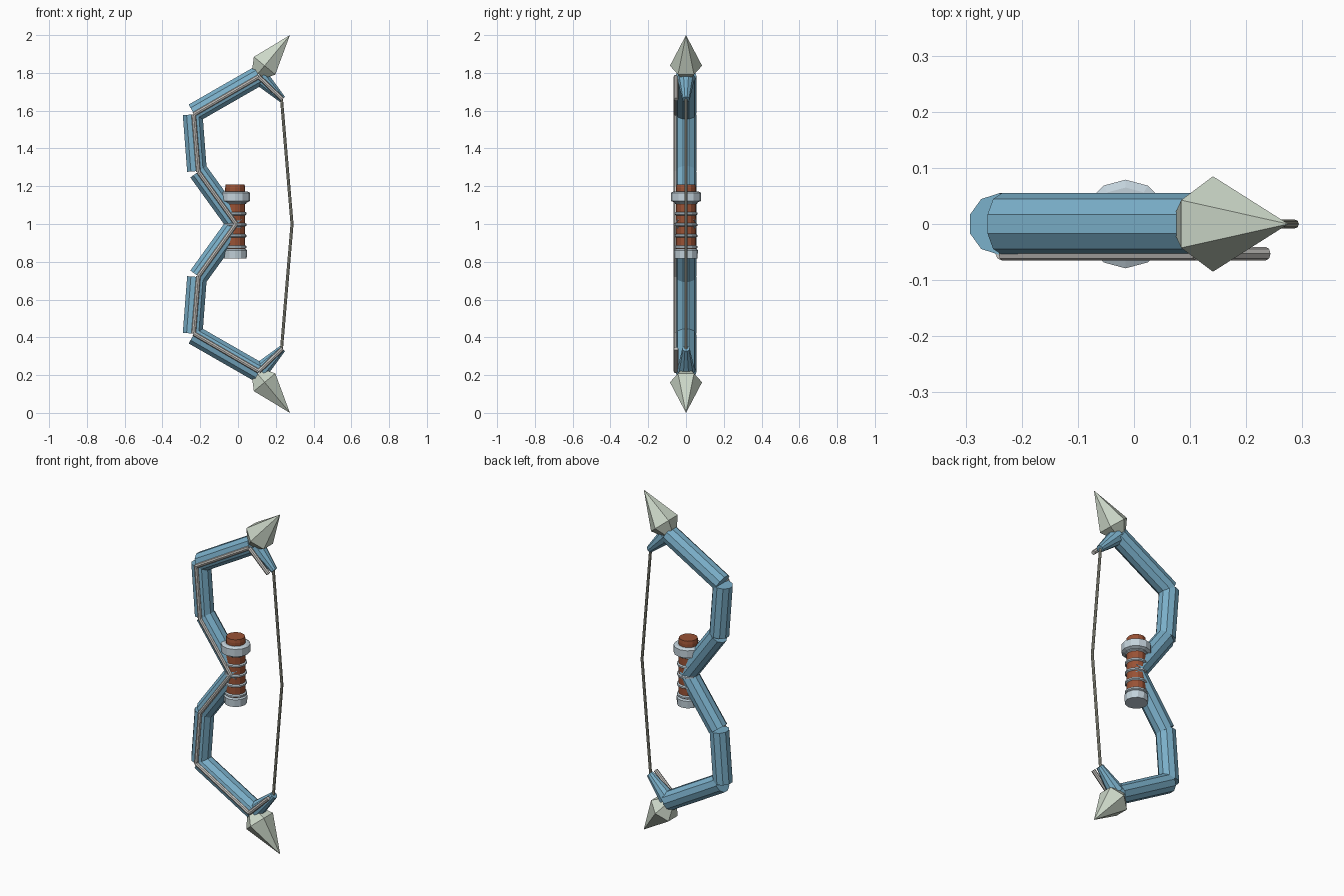
import bpy, bmesh, math
from mathutils import Vector

old = bpy.data.objects.get("Cube")
if old:
    bpy.data.objects.remove(old, do_unlink=True)


def material(name, rgb):
    """Flat material from an 8-bit display colour."""
    lin = [((c / 255 + 0.055) / 1.055) ** 2.4 for c in rgb] + [1.0]
    m = bpy.data.materials.new(name)
    m.use_nodes = True
    m.diffuse_color = lin
    m.node_tree.nodes["Principled BSDF"].inputs["Base Color"].default_value = lin
    return m


BLUE = material("blue limb", (122, 175, 201))
PALE = material("pale tip", (204, 215, 200))
STEEL = material("steel fittings", (194, 209, 218))
LEATHER = material("brown leather", (153, 82, 53))
ROD = material("light grey rod", (200, 198, 194))
CORD = material("grey cord", (172, 172, 157))


def turned(name, start, end, profile, sides, mat):
    """Faceted solid along start-end; profile is (fraction along, radius)."""
    a, b = Vector(start), Vector(end)
    axis = (b - a).normalized()
    u = Vector((0, 1, 0))
    v = axis.cross(u)
    bm = bmesh.new()
    rings = []
    for t, r in profile:
        c = a.lerp(b, t)
        angles = [2 * math.pi * k / sides for k in range(sides)]
        rings.append([bm.verts.new(c + r * (u * math.cos(w) + v * math.sin(w))) for w in angles])
    for low, high in zip(rings, rings[1:]):
        for k in range(sides):
            j = (k + 1) % sides
            bm.faces.new((low[k], low[j], high[j], high[k]))
    bm.faces.new(rings[0][::-1])
    bm.faces.new(rings[-1])
    bmesh.ops.remove_doubles(bm, verts=bm.verts, dist=1e-5)
    bmesh.ops.recalc_face_normals(bm, faces=bm.faces)
    mesh = bpy.data.meshes.new(name)
    bm.to_mesh(mesh)
    bm.free()
    mesh.materials.append(mat)
    ob = bpy.data.objects.new(name, mesh)
    bpy.context.collection.objects.link(ob)


# Centre line of one half: x and height above the middle
PATH = [(-0.01, 0.0), (-0.21, 0.277), (-0.235, 0.58), (0.11, 0.78), (0.235, 0.66)]
JOINTS = [PATH[0], PATH[1], (-0.217, 0.28), (-0.24, 0.58), (-0.235, 0.587), (0.11, 0.785)]

for half, sign in (("upper", 1), ("lower", -1)):
    def at(p, y=0.0):
        return (p[0], y, 1 + sign * p[1])

    # Limb segments
    for part, i in (("inner", 0), ("middle", 2), ("outer", 4)):
        turned(f"{half}_{part}_limb", at(JOINTS[i]), at(JOINTS[i + 1]),
               [(0, 0.055), (1, 0.055)], 10, BLUE)
    # Tapered prong that holds the string
    turned(f"{half}_prong", at((0.12, 0.775)), at(PATH[-1]),
           [(0, 0.047), (1, 0.02)], 10, BLUE)
    # Thin rods along the front of the limb
    for i, (p, q) in enumerate(zip(PATH, PATH[1:])):
        turned(f"{half}_front_rod_{i + 1}", at(p, -0.053), at(q, -0.053),
               [(0, 0.012), (1, 0.012)], 8, ROD)
    # Pointed head
    turned(f"{half}_point", at((0.105, 0.795)), at((0.275, 1.0)),
           [(0, 0.045), (0.21, 0.085), (1, 0)], 6, PALE)
    # Half of the string
    turned(f"{half}_string", at((0.23, 0.665)), at((0.286, 0)),
           [(0, 0.008), (1, 0.008)], 8, CORD)


def on_grip(name, low, high, profile, mat):
    turned(name, (-0.015, 0, low), (-0.015, 0, high), profile, 12, mat)


# Grip with binding rings, collar and end cap
on_grip("grip", 0.84, 1.208, [(0, 0.053), (0.95, 0.053), (1, 0.05)], LEATHER)
for i in range(5):
    z = 0.878 + 0.059 * i
    on_grip(f"grip_ring_{i + 1}", z - 0.009, z + 0.009,
            [(0, 0.053), (0.25, 0.061), (0.75, 0.061), (1, 0.053)], STEEL)
on_grip("grip_collar", 1.115, 1.172,
        [(0, 0.064), (0.12, 0.079), (0.88, 0.079), (1, 0.065)], STEEL)
on_grip("grip_end_cap", 0.818, 0.868, [(0, 0.061), (0.85, 0.063), (1, 0.056)], STEEL)
